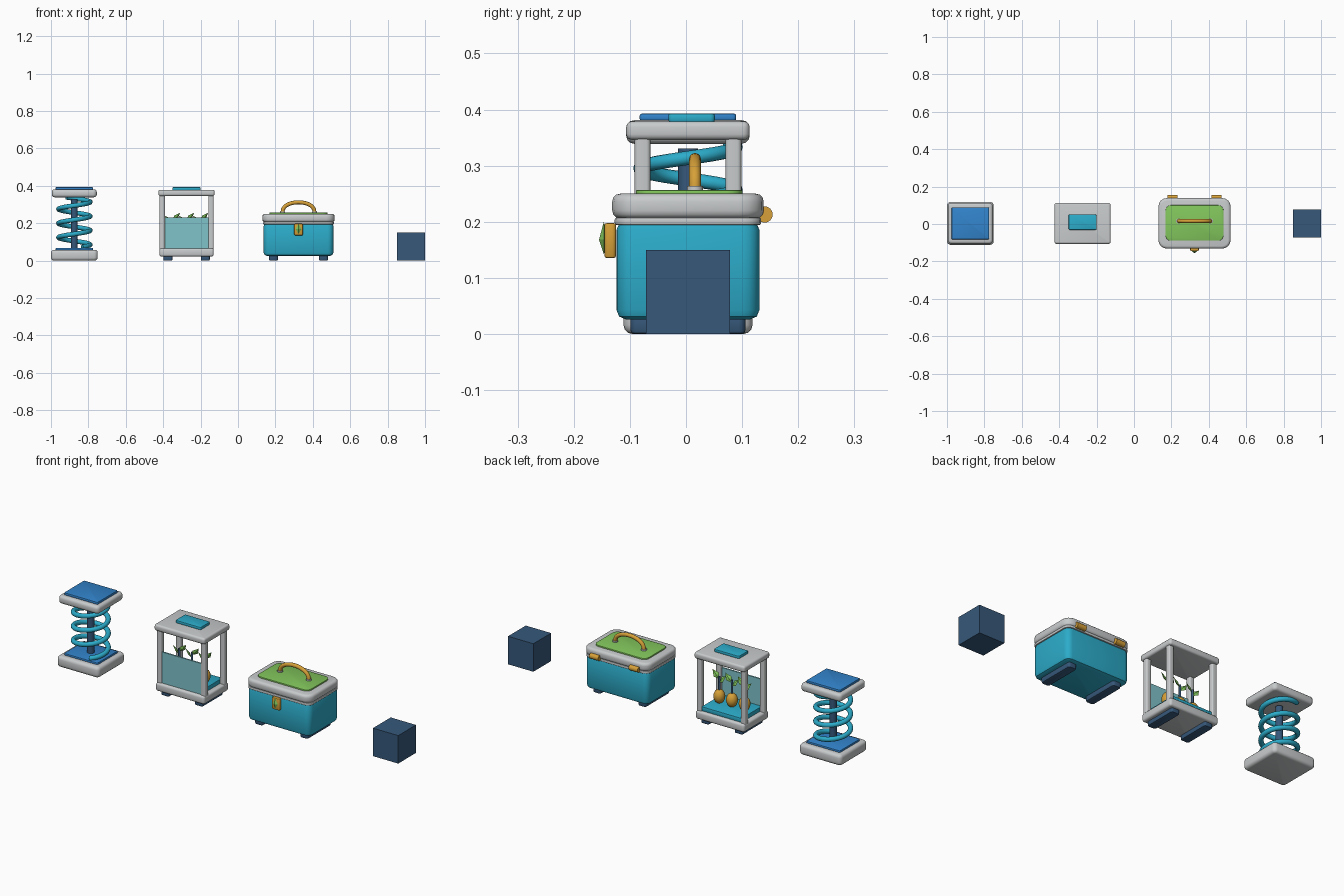
import bpy, bmesh, math
from mathutils import Vector, Matrix

if "Cube" in bpy.data.objects:
    bpy.data.objects.remove(bpy.data.objects["Cube"])

Y0 = 0.0035  # common depth centre


def colour(name, r, g, b):
    m = bpy.data.materials.new(name)
    lin = lambda c: ((c / 255 + 0.055) / 1.055) ** 2.4
    m.diffuse_color = (lin(r), lin(g), lin(b), 1)
    m.use_nodes = True
    m.node_tree.nodes["Principled BSDF"].inputs["Base Color"].default_value = m.diffuse_color
    return m


GREY = colour("light grey", 200, 203, 204)
TEAL = colour("teal", 44, 172, 202)
BLUE = colour("blue", 50, 132, 204)
NAVY = colour("navy", 54, 88, 122)
GREEN = colour("leaf green", 130, 198, 92)
GOLD = colour("gold", 214, 160, 56)
GLASS = colour("pale glass", 128, 196, 203)


def finish(name, bm, mat, smooth=True):
    bmesh.ops.recalc_face_normals(bm, faces=bm.faces[:])
    me = bpy.data.meshes.new(name)
    bm.to_mesh(me)
    bm.free()
    me.materials.append(mat)
    ob = bpy.data.objects.new(name, me)
    bpy.context.collection.objects.link(ob)
    if smooth:
        bpy.ops.object.select_all(action='DESELECT')
        ob.select_set(True)
        bpy.context.view_layer.objects.active = ob
        bpy.ops.object.shade_smooth_by_angle(angle=math.radians(40))
    return ob


def rbox(name, x, y, z0, z1, sx, sy, mat, rv=0.0, rh=0.0, seg=3):
    """Box from z0 to z1 with corner radius rv in plan and rim radius rh."""
    bm = bmesh.new()
    bmesh.ops.create_cube(bm, size=1)
    bmesh.ops.scale(bm, vec=(sx, sy, z1 - z0), verts=bm.verts)
    if rv:
        up = [e for e in bm.edges if abs(e.verts[0].co.z - e.verts[1].co.z) > 1e-5]
        bmesh.ops.bevel(bm, geom=up, offset=rv, segments=4, affect='EDGES', profile=0.5)
    if rh:
        rim = [e for e in bm.edges if abs(e.verts[0].co.z - e.verts[1].co.z) < 1e-5]
        bmesh.ops.bevel(bm, geom=rim, offset=rh, segments=seg, affect='EDGES', profile=0.5)
    bmesh.ops.translate(bm, vec=(x, y, (z0 + z1) / 2), verts=bm.verts)
    return finish(name, bm, mat, rv > 0)


def cylinder(name, centre, radius, length, mat, axis='Z', seg=24):
    bm = bmesh.new()
    rot = Matrix.Rotation(math.pi / 2, 4, 'Y') if axis == 'X' else Matrix()
    bmesh.ops.create_cone(bm, cap_ends=True, segments=seg, radius1=radius, radius2=radius,
                          depth=length, matrix=Matrix.Translation(centre) @ rot)
    return finish(name, bm, mat)


def tube(name, points, radius, mat, seg=12):
    """Round tube swept along a list of points."""
    bm = bmesh.new()
    rings = []
    for i, p in enumerate(points):
        t = (points[min(i + 1, len(points) - 1)] - points[max(i - 1, 0)]).normalized()
        ref = Vector((0, 1, 0)) if abs(t.y) < 1e-4 else Vector((0, 0, 1))
        a = t.cross(ref).normalized()
        b = t.cross(a)
        rings.append([bm.verts.new(p + radius * (a * math.cos(k * math.tau / seg)
                      + b * math.sin(k * math.tau / seg))) for k in range(seg)])
    for r, s in zip(rings, rings[1:]):
        for k in range(seg):
            bm.faces.new((r[k], r[(k + 1) % seg], s[(k + 1) % seg], s[k]))
    bm.faces.new(rings[0])
    bm.faces.new(rings[-1])
    return finish(name, bm, mat)


def leaf(name, matrix, length, width, thick, mat=GREEN):
    """Diamond leaf, base at the origin and tip along z, faceted on both sides."""
    bm = bmesh.new()
    pts = [(0, 0, 0), (width / 2, 0, length * .45), (0, 0, length), (-width / 2, 0, length * .45)]
    rim = [bm.verts.new(p) for p in pts]
    for side in (-1, 1):
        mid = bm.verts.new((0, side * thick / 2, length * .45))
        for k in range(4):
            bm.faces.new((rim[k], rim[(k + 1) % 4], mid))
    bm.transform(matrix)
    return finish(name, bm, mat, False)


# ---- spring stand ----
X = -0.875
rbox("spring_base", X, Y0, 0, 0.058, 0.25, 0.23, GREY, 0.02, 0.016)
rbox("spring_base_pad", X, Y0, 0.055, 0.068, 0.20, 0.172, BLUE, 0.006, 0.004, 2)
rbox("spring_top", X, Y0, 0.339, 0.381, 0.24, 0.22, GREY, 0.02, 0.014)
rbox("spring_top_pad", X, Y0, 0.379, 0.393, 0.20, 0.172, BLUE, 0.006, 0.004, 2)
cylinder("spring_post", (X, Y0, 0.198), 0.018, 0.265, NAVY)
turns, steps = 3.5, 140
coil = []
for i in range(steps + 1):
    a = math.radians(-60) + math.tau * turns * i / steps
    coil.append(Vector((X + 0.085 * math.cos(a), Y0 + 0.085 * math.sin(a),
                        0.073 + 0.266 * i / steps)))
tube("spring_coil", coil, 0.0125, TEAL)

# ---- plant tank ----
X = -0.275
rbox("tank_base", X, Y0, 0.022, 0.066, 0.29, 0.21, GREY, 0.012, 0.011)
rbox("tank_lid", X, Y0, 0.346, 0.379, 0.30, 0.22, GREY, 0.012, 0.01)
rbox("tank_lid_plate", X, 0.01, 0.377, 0.393, 0.15, 0.083, TEAL, 0.008, 0.004, 2)
rbox("tank_floor", X, Y0, 0.064, 0.088, 0.238, 0.178, TEAL, 0.004, 0.003, 2)
rbox("tank_front_glass", X, Y0 - 0.086, 0.066, 0.232, 0.236, 0.008, GLASS)
for sx in (-1, 1):
    rbox("tank_foot", X + sx * 0.1, Y0, 0, 0.028, 0.048, 0.18, NAVY, 0.01, 0.005, 2)
    for sy in (-1, 1):
        rbox("tank_post", X + sx * 0.13, Y0 + sy * 0.081, 0.06, 0.35, 0.028, 0.028, GREY, 0.007)

# fruits with stems and leaves
for k in (-1, 0, 1):
    fx = X + k * 0.075
    bm = bmesh.new()
    bmesh.ops.create_uvsphere(bm, u_segments=20, v_segments=12, radius=1)
    bmesh.ops.scale(bm, vec=(0.029, 0.029, 0.037), verts=bm.verts)
    bmesh.ops.translate(bm, vec=(fx, Y0, 0.122), verts=bm.verts)
    finish("fruit", bm, GOLD)
    cylinder("fruit_stem", (fx, Y0, 0.19), 0.006, 0.075, NAVY, seg=10)
    for side, z in ((1, 0.212), (-1, 0.195)):
        m = (Matrix.Translation((fx, Y0, z))
             @ Matrix.Rotation(side * math.radians(42), 4, 'Y')
             @ Matrix.Rotation(side * math.radians(35), 4, 'Z'))
        leaf("fruit_leaf", m, 0.06, 0.032, 0.012)

# ---- carry box ----
X = 0.3235
rbox("box_body", X, Y0, 0.026, 0.202, 0.373, 0.255, TEAL, 0.03, 0.017, 2)
rbox("box_rim", X, Y0, 0.194, 0.208, 0.378, 0.261, GREY, 0.032, 0.004, 2)
rbox("box_lid", X, Y0, 0.206, 0.25, 0.386, 0.27, GREY, 0.045, 0.014)
rbox("box_lid_panel", X, Y0 + 0.002, 0.246, 0.257, 0.31, 0.19, GREEN, 0.028, 0.003, 2)
for sx in (-1, 1):
    rbox("box_foot", X + sx * 0.134, Y0, 0, 0.04, 0.048, 0.205, NAVY, 0.012, 0.007, 2)
    cylinder("box_hinge", (X + sx * 0.117, 0.14, 0.213), 0.0145, 0.053, GOLD, 'X')
    cylinder("handle_socket", (X + sx * 0.085, 0.016, 0.259), 0.014, 0.01, GREY)

# arched handle
arch = []
for i in range(25):
    a = math.pi * i / 24
    arch.append(Vector((X - 0.085 * math.cos(a), 0.016, 0.258 + 0.054 * math.sin(a) ** 0.85)))
tube("box_handle", arch, 0.0105, GOLD)

# latch with leaf badge
rbox("box_latch", X, -0.135, 0.135, 0.198, 0.046, 0.021, GOLD, 0.007, 0.005, 2)
leaf("latch_leaf", Matrix.Translation((X, -0.1465, 0.142)), 0.058, 0.03, 0.017)

# ---- plain block ----
rbox("block", 0.925, Y0, 0, 0.15, 0.15, 0.15, NAVY)
